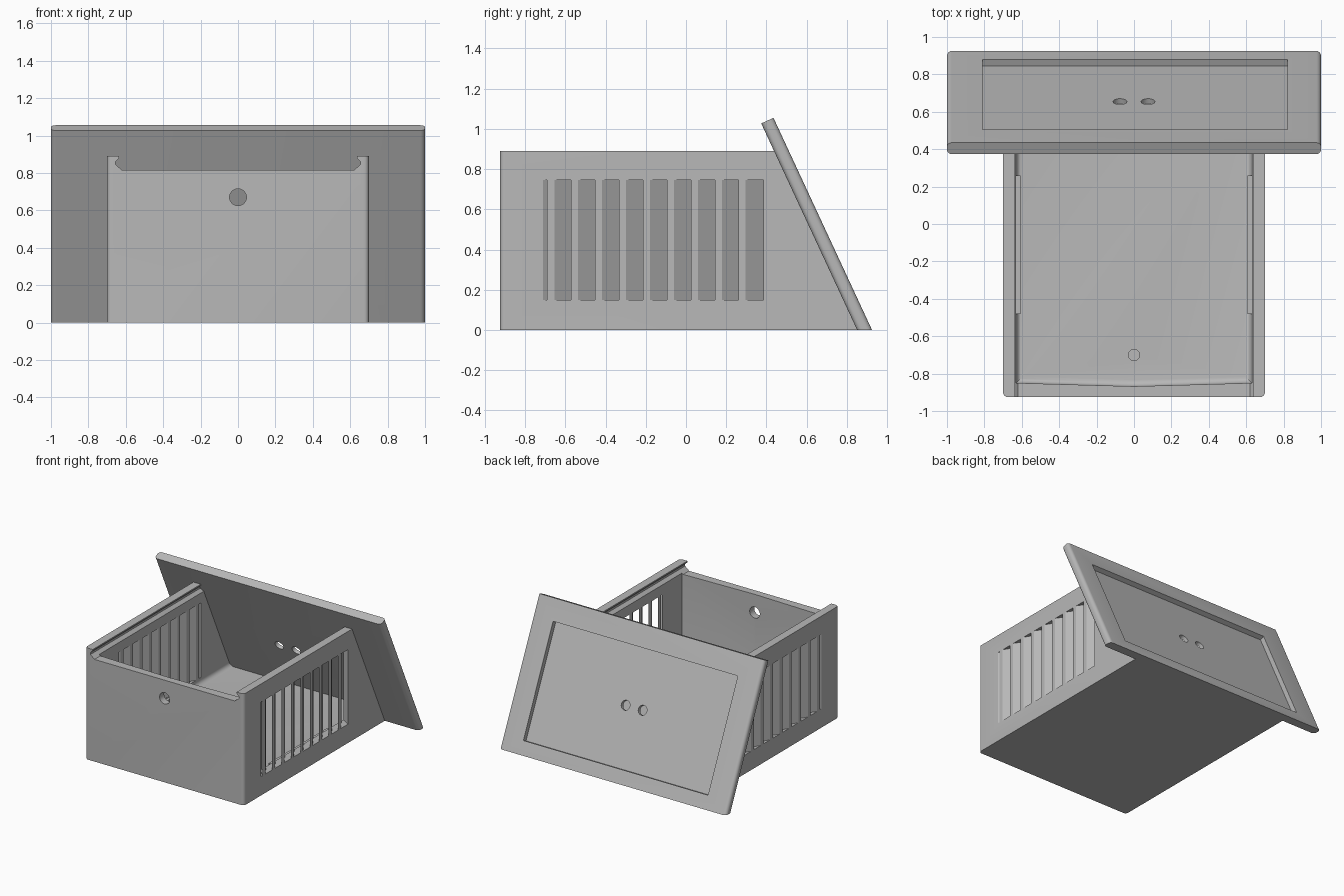
import bpy, bmesh, math
from mathutils import Vector

if "Cube" in bpy.data.objects:
    bpy.data.objects.remove(bpy.data.objects["Cube"], do_unlink=True)

grey = bpy.data.materials.new("plain_grey")
grey.use_nodes = True
COLOUR = (0.48, 0.48, 0.48, 1)
grey.diffuse_color = COLOUR
grey.node_tree.nodes["Principled BSDF"].inputs["Base Color"].default_value = COLOUR

# How a profile point (a, b) and an extrusion distance c become x, y, z
PLACE = {
    "x": lambda a, b, c: (c, a, b),
    "y": lambda a, b, c: (a, c, b),
    "z": lambda a, b, c: (a, b, c),
}


def add_prism(bm, profile, axis, low, high):
    put = PLACE[axis]
    ends = [[bm.verts.new(put(a, b, c)) for a, b in profile] for c in (low, high)]
    bm.faces.new(ends[0])
    bm.faces.new(ends[1])
    n = len(profile)
    for i in range(n):
        j = (i + 1) % n
        bm.faces.new((ends[0][i], ends[0][j], ends[1][j], ends[1][i]))


def round_edges(bm, test, radius):
    bmesh.ops.recalc_face_normals(bm, faces=bm.faces)
    edges = [e for e in bm.edges if test(e.verts[0].co, e.verts[1].co)]
    bmesh.ops.bevel(bm, geom=edges, offset=radius, segments=5, profile=0.5, affect="EDGES")


def finish(bm, name):
    bmesh.ops.recalc_face_normals(bm, faces=bm.faces)
    mesh = bpy.data.meshes.new(name)
    bm.to_mesh(mesh)
    bm.free()
    obj = bpy.data.objects.new(name, mesh)
    bpy.context.collection.objects.link(obj)
    mesh.materials.append(grey)
    return obj


def prism(name, profile, axis, low, high):
    bm = bmesh.new()
    add_prism(bm, profile, axis, low, high)
    return finish(bm, name)


def cylinder(name, centre, radius, depth, direction):
    bm = bmesh.new()
    bmesh.ops.create_cone(bm, cap_ends=True, segments=32, radius1=radius,
                          radius2=radius, depth=depth)
    obj = finish(bm, name)
    obj.rotation_euler = Vector(direction).to_track_quat("Z", "Y").to_euler()
    obj.location = centre
    return obj


def activate(obj):
    bpy.ops.object.select_all(action="DESELECT")
    obj.select_set(True)
    bpy.context.view_layer.objects.active = obj


def cut(obj, cutter):
    cutter.hide_render = True
    activate(obj)
    mod = obj.modifiers.new("cut", "BOOLEAN")
    mod.operation, mod.solver, mod.object = "DIFFERENCE", "EXACT", cutter
    bpy.context.view_layer.update()
    bpy.ops.object.modifier_apply(modifier=mod.name)
    bpy.data.objects.remove(cutter, do_unlink=True)


def smooth(obj):
    activate(obj)
    bpy.ops.object.shade_smooth_by_angle(angle=math.radians(30))


# Box body, sloped at the back to meet the panel
FRONT, WIDE, HIGH = -0.925, 0.70, 0.89
bm = bmesh.new()
add_prism(bm, [(FRONT, 0), (0.865, 0), (0.453, HIGH), (FRONT, HIGH)], "x", -WIDE, WIDE)
round_edges(bm, lambda p, q: p.y < -0.9 and q.y < -0.9 and abs(p.z - q.z) > 0.5, 0.025)
box = finish(bm, "box_body")

# Hollow interior with rounded floor edges and a slightly bowed front
bm = bmesh.new()
add_prism(bm, [(-0.63, 1.1), (-0.63, -0.85), (0, -0.868), (0.63, -0.85), (0.63, 1.1)],
          "z", 0.10, 1.2)
round_edges(bm, lambda p, q: p.z < 0.2 and q.z < 0.2 and min(p.y, q.y) < 1, 0.035)
cut(box, finish(bm, "interior_cutter"))

# Grooved channel for a sliding lid
half = [(0.62, 0.815), (0.655, 0.845), (0.655, 0.86), (0.635, 0.88), (0.635, 1.0)]
channel = half + [(-x, z) for x, z in reversed(half)]
cut(box, prism("channel_cutter", channel, "y", -1.1, 1.2))

# Slanted ventilation slots in both side walls
PITCH, SLANT = 0.119, 0.11 / 0.07
gaps = [(-0.71, -0.69)]
gaps += [(-0.655 + i * PITCH, -0.571 + i * PITCH) for i in range(8)]
gaps += [(0.295, 0.405)]
bm = bmesh.new()
for side in (-1, 1):
    for start, end in gaps:
        outer, inner = 0.72, 0.615
        push_out, push_in = (WIDE - outer) * SLANT, (WIDE - inner) * SLANT
        far = min(end + push_in, 0.44)
        add_prism(bm, [(side * outer, start + push_out), (side * outer, end + push_out),
                       (side * inner, far), (side * inner, start + push_in)],
                  "z", 0.15, 0.745)
cut(box, finish(bm, "slot_cutter"))

# Cable hole in the front wall and shallow socket in the floor
cut(box, cylinder("front_hole_cutter", (0, -0.9, 0.67), 0.045, 0.3, (0, 1, 0)))
cut(box, cylinder("socket_cutter", (0, -0.70, 0.11), 0.03, 0.08, (0, 0, 1)))
smooth(box)

# Leaning back panel with rounded ends
FOOT, TOP = Vector((0, 0.925, 0)), Vector((0, 0.435, 1.055))
up = (TOP - FOOT).normalized()
out = Vector((0, up.z, -up.y))
bm = bmesh.new()
add_prism(bm, [(0.851, 0), (0.925, 0), (0.435, 1.055), (0.374, 1.027)], "x", -1, 1)
round_edges(bm, lambda p, q: abs(p.x - q.x) < 0.01 and abs(p.z - q.z) > 0.5, 0.025)
panel = finish(bm, "back_panel")

# Recess on the panel's outer face
corners = []
for along, depth in ((0.107, -0.038), (0.107, 0.1), (0.998, 0.1), (0.998, -0.038)):
    p = FOOT + up * along + out * depth
    corners.append((p.y, p.z))
cut(panel, prism("recess_cutter", corners, "x", -0.81, 0.82))

# Twin holes through the panel
for x in (-0.075, 0.075):
    centre = FOOT + up * 0.56 - out * 0.04 + Vector((x, 0, 0))
    cut(panel, cylinder("panel_hole_cutter", centre, 0.037, 0.3, out))
smooth(panel)

# Low rails along the foot of the inner walls
for side, label in ((1, "left"), (-1, "right")):
    a, b = sorted((side * 0.607, side * 0.64))
    prism(label + "_inner_rail", [(a, -0.48), (b, -0.48), (b, 0.26), (a, 0.26)],
          "z", 0.09, 0.145)
